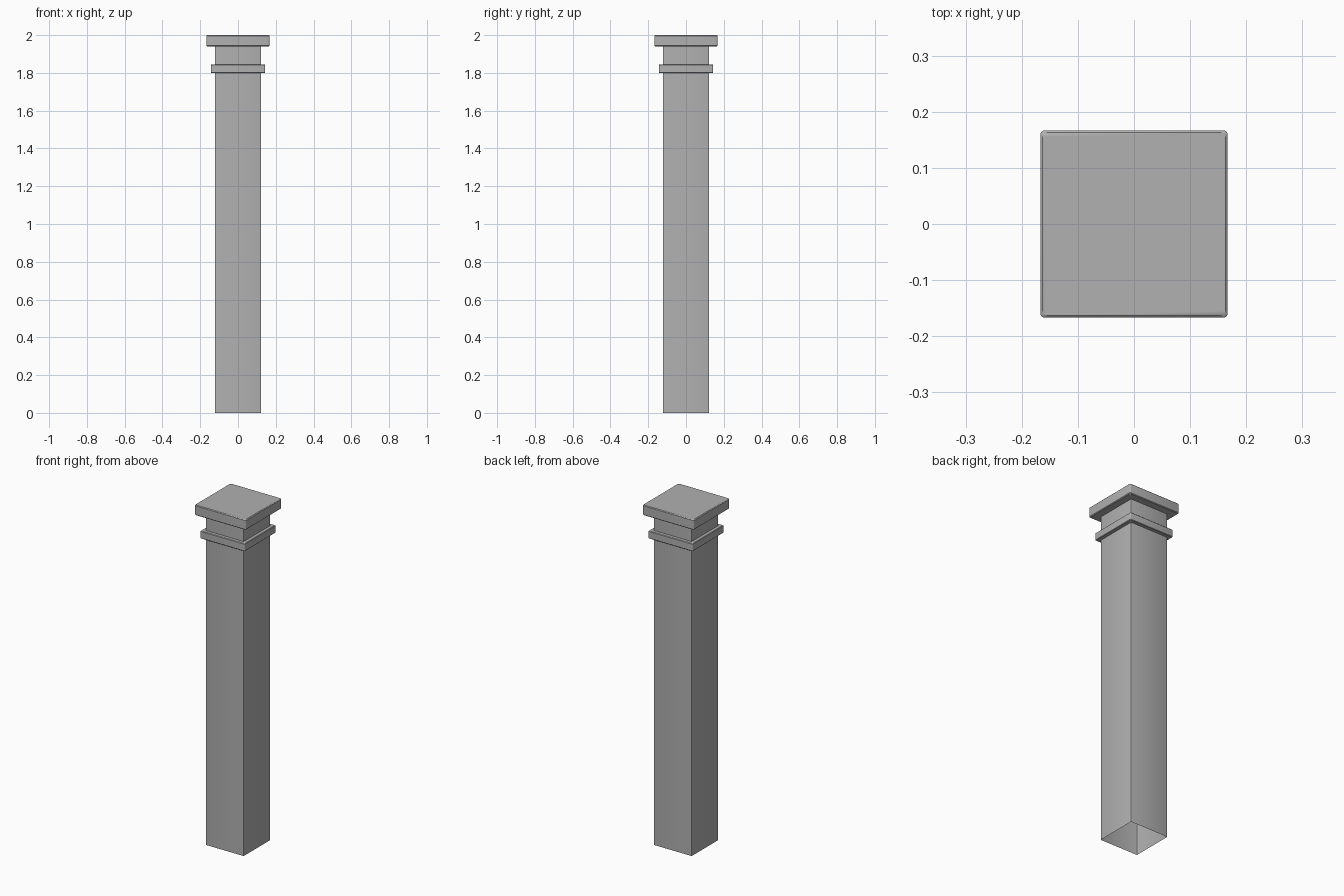
import bpy
import bmesh
from math import cos, sin, pi

default = bpy.data.objects.get("Cube")
if default:
    bpy.data.objects.remove(default, do_unlink=True)

grey = bpy.data.materials.new("stone grey")
grey.use_nodes = True
colour = (0.44, 0.44, 0.44, 1)
grey.diffuse_color = colour
grey.node_tree.nodes["Principled BSDF"].inputs["Base Color"].default_value = colour


def square_ring(bm, half, z, radius, steps=3):
    """One square loop with rounded corners."""
    ring = []
    for corner in range(4):
        mid = pi / 4 + corner * pi / 2
        sx = 1 if cos(mid) > 0 else -1
        sy = 1 if sin(mid) > 0 else -1
        for i in range(steps + 1):
            a = corner * pi / 2 + i / steps * pi / 2
            ring.append(bm.verts.new((sx * (half - radius) + radius * cos(a),
                                      sy * (half - radius) + radius * sin(a), z)))
    return ring


def square_turning(name, profile, radius, top=False):
    """Sweep a (half width, height) profile around a rounded square."""
    bm = bmesh.new()
    rings = [square_ring(bm, half, z, radius) for half, z in profile]
    for low, high in zip(rings, rings[1:]):
        for i in range(len(low)):
            j = (i + 1) % len(low)
            bm.faces.new((low[i], low[j], high[j], high[i]))
    if top:
        bm.faces.new(rings[-1])
    mesh = bpy.data.meshes.new(name)
    bm.to_mesh(mesh)
    bm.free()
    mesh.materials.append(grey)
    obj = bpy.data.objects.new(name, mesh)
    bpy.context.collection.objects.link(obj)
    bpy.ops.object.select_all(action="DESELECT")
    obj.select_set(True)
    bpy.context.view_layer.objects.active = obj
    bpy.ops.object.shade_smooth_by_angle(angle=pi / 5)
    return obj


def band(inner, outer, bottom, top, chamfer):
    """Projecting band with softened edges, open where it meets the shaft."""
    return [(inner, bottom), (outer - chamfer, bottom), (outer, bottom + chamfer),
            (outer, top - chamfer), (outer - chamfer, top)]


SHAFT = 0.123

# Shaft, hollow and open at the foot
square_turning("shaft", [(SHAFT, 0), (SHAFT, 1.94)], 0.004)

# Collar around the neck
collar = band(SHAFT, 0.144, 1.80, 1.845, 0.003) + [(SHAFT, 1.845)]
square_turning("collar", collar, 0.005)

# Cap slab with a solid top
square_turning("cap", band(SHAFT, 0.167, 1.94, 2.0, 0.004), 0.008, top=True)
